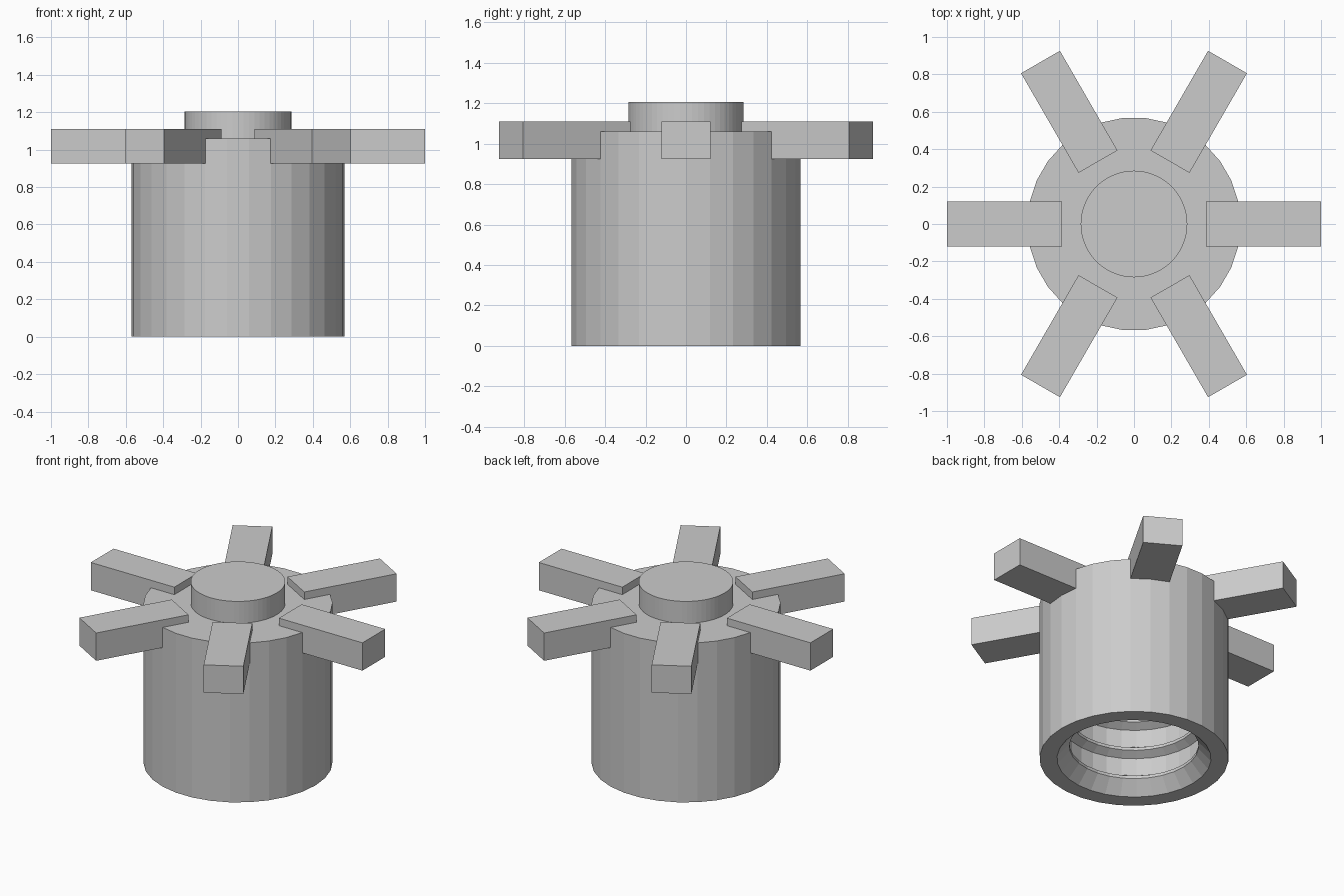
import bpy
import bmesh
from math import cos, sin, tau
from mathutils import Matrix

cube = bpy.data.objects.get("Cube")
if cube:
    bpy.data.objects.remove(cube, do_unlink=True)

# Single plain grey plastic
grey = bpy.data.materials.new("plain_grey")
grey.use_nodes = True
colour = (0.6, 0.6, 0.6, 1)
grey.diffuse_color = colour
grey.node_tree.nodes["Principled BSDF"].inputs["Base Color"].default_value = colour


def finish(name, bm):
    bmesh.ops.recalc_face_normals(bm, faces=bm.faces)
    mesh = bpy.data.meshes.new(name)
    bm.to_mesh(mesh)
    bm.free()
    mesh.materials.append(grey)
    obj = bpy.data.objects.new(name, mesh)
    bpy.context.collection.objects.link(obj)
    return obj


def lathe(name, profile, sides):
    """Turn a (radius, height) profile about z and close both ends."""
    bm = bmesh.new()
    rings = []
    for r, z in profile:
        rings.append([bm.verts.new((r * cos(tau * i / sides), r * sin(tau * i / sides), z))
                      for i in range(sides)])
    for low, high in zip(rings, rings[1:]):
        for i in range(sides):
            j = (i + 1) % sides
            bm.faces.new((low[i], low[j], high[j], high[i]))
    bm.faces.new(rings[0])
    bm.faces.new(rings[-1])
    return finish(name, bm)


# Hollow body: outer wall, flared mouth, threaded bore and closed ceiling
BODY_R, BODY_TOP = 0.57, 1.06
CREST_R, ROOT_R = 0.39, 0.44
PITCH, CEILING = 0.197, 0.88
profile = [(BODY_R, BODY_TOP), (BODY_R, 0), (0.465, 0)]
for turn in range(4):
    z = 0.085 + turn * PITCH
    profile += [(CREST_R, z), (CREST_R, z + 0.02),
                (ROOT_R, z + 0.05), (ROOT_R, z + PITCH - 0.03)]
profile += [(ROOT_R, CEILING)]
lathe("body", profile, 30)

# Raised round boss on the top
lathe("top_boss", [(0.285, BODY_TOP - 0.02), (0.285, 1.205)], 60)

# Six radial grip arms
INNER, OUTER, WIDTH = 0.385, 1.0, 0.24
BOTTOM, TOP = 0.925, 1.11
for k in range(6):
    bm = bmesh.new()
    bmesh.ops.create_cube(bm, size=1)
    bmesh.ops.scale(bm, vec=(OUTER - INNER, WIDTH, TOP - BOTTOM), verts=bm.verts)
    bmesh.ops.translate(bm, vec=((OUTER + INNER) / 2, 0, (TOP + BOTTOM) / 2), verts=bm.verts)
    bmesh.ops.transform(bm, matrix=Matrix.Rotation(tau * k / 6, 4, "Z"), verts=bm.verts)
    finish(f"grip_arm_{k + 1}", bm)
